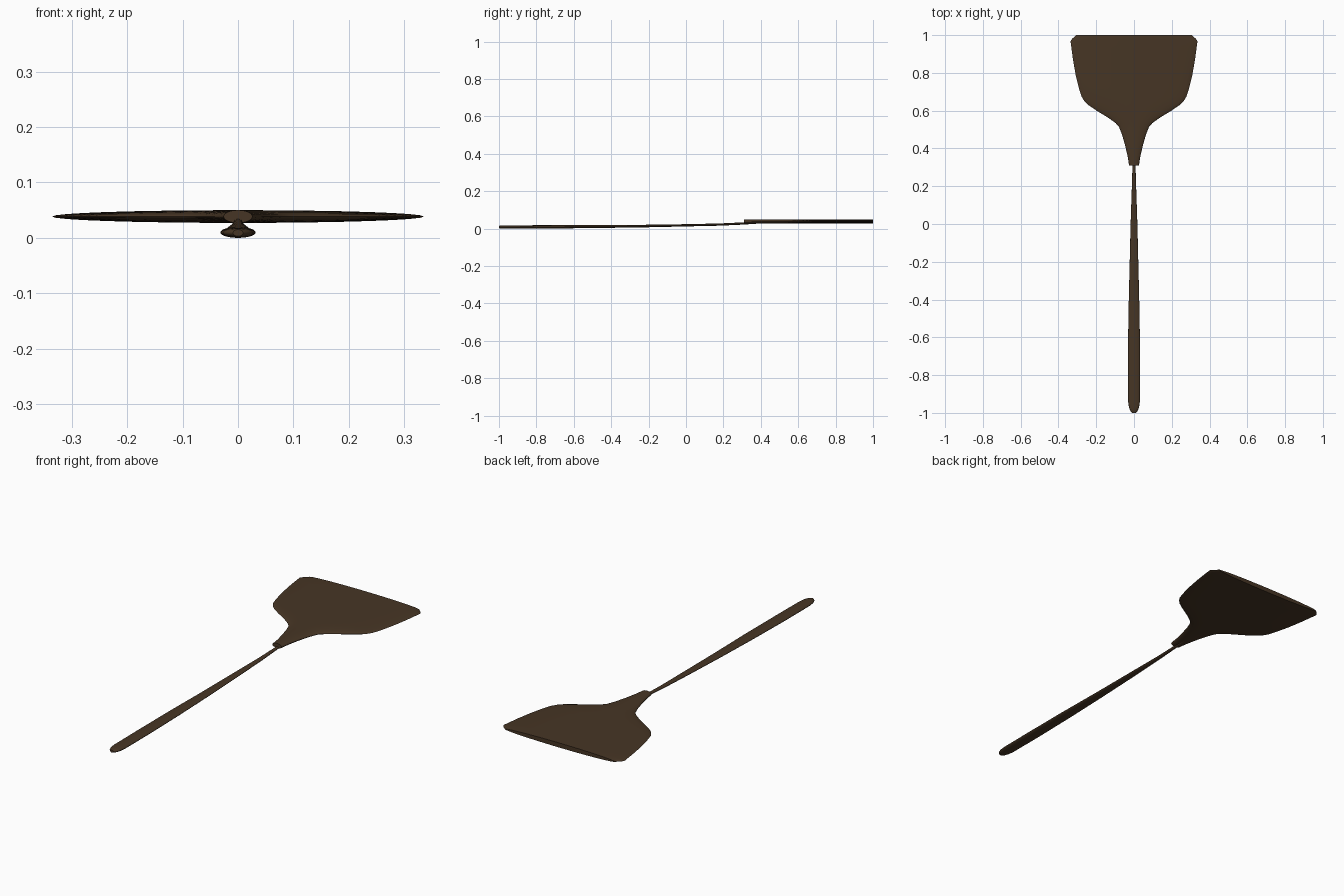
import bpy, bmesh, math

if "Cube" in bpy.data.objects:
    bpy.data.objects.remove(bpy.data.objects["Cube"])

wood = bpy.data.materials.new("dark brown wood")
wood.diffuse_color = (0.062, 0.036, 0.018, 1)
wood.use_nodes = True
wood.node_tree.nodes["Principled BSDF"].inputs["Base Color"].default_value = wood.diffuse_color


def loft(name, stations, sides=32):
    """Skin elliptical sections: (y, half width, centre z, half height)."""
    bm = bmesh.new()
    rings = []
    for y, w, z, h in stations:
        rings.append([bm.verts.new((w * math.cos(a), y, z + h * math.sin(a)))
                      for a in (2 * math.pi * i / sides for i in range(sides))])
    for r0, r1 in zip(rings, rings[1:]):
        for i in range(sides):
            j = (i + 1) % sides
            bm.faces.new((r0[i], r0[j], r1[j], r1[i]))
    bm.faces.new(rings[0])
    bm.faces.new(rings[-1])
    bmesh.ops.recalc_face_normals(bm, faces=bm.faces)
    mesh = bpy.data.meshes.new(name)
    bm.to_mesh(mesh)
    bm.free()
    mesh.materials.append(wood)
    ob = bpy.data.objects.new(name, mesh)
    bpy.context.collection.objects.link(ob)
    bpy.ops.object.select_all(action='DESELECT')
    ob.select_set(True)
    bpy.context.view_layer.objects.active = ob
    bpy.ops.object.shade_smooth_by_angle(angle=math.radians(35))
    return ob


# Broad flat blade, lens-shaped in section, flaring from a narrow neck
outline = [(0.31, 0.026), (0.36, 0.034), (0.42, 0.048), (0.475, 0.064),
           (0.515, 0.08), (0.535, 0.098), (0.565, 0.14), (0.60, 0.198),
           (0.63, 0.242), (0.65, 0.262), (0.675, 0.278), (0.72, 0.292),
           (0.79, 0.309), (0.87, 0.323), (0.93, 0.331), (0.967, 0.336),
           (0.98, 0.328), (1.0, 0.306)]
loft("blade", [(y, w, 0.0385, 0.0115) for y, w in outline])

# Long handle, swelling into the grip and rising slightly to the blade
loft("handle", [(-1.0, 0.009, 0.009, 0.006), (-0.992, 0.018, 0.009, 0.008),
                (-0.97, 0.027, 0.009, 0.009), (-0.94, 0.031, 0.009, 0.009),
                (-0.75, 0.032, 0.0095, 0.009), (-0.5, 0.030, 0.0115, 0.008),
                (-0.25, 0.024, 0.0135, 0.007), (0.0, 0.018, 0.018, 0.006),
                (0.18, 0.012, 0.022, 0.006), (0.31, 0.008, 0.028, 0.006),
                (0.43, 0.007, 0.036, 0.006)])
